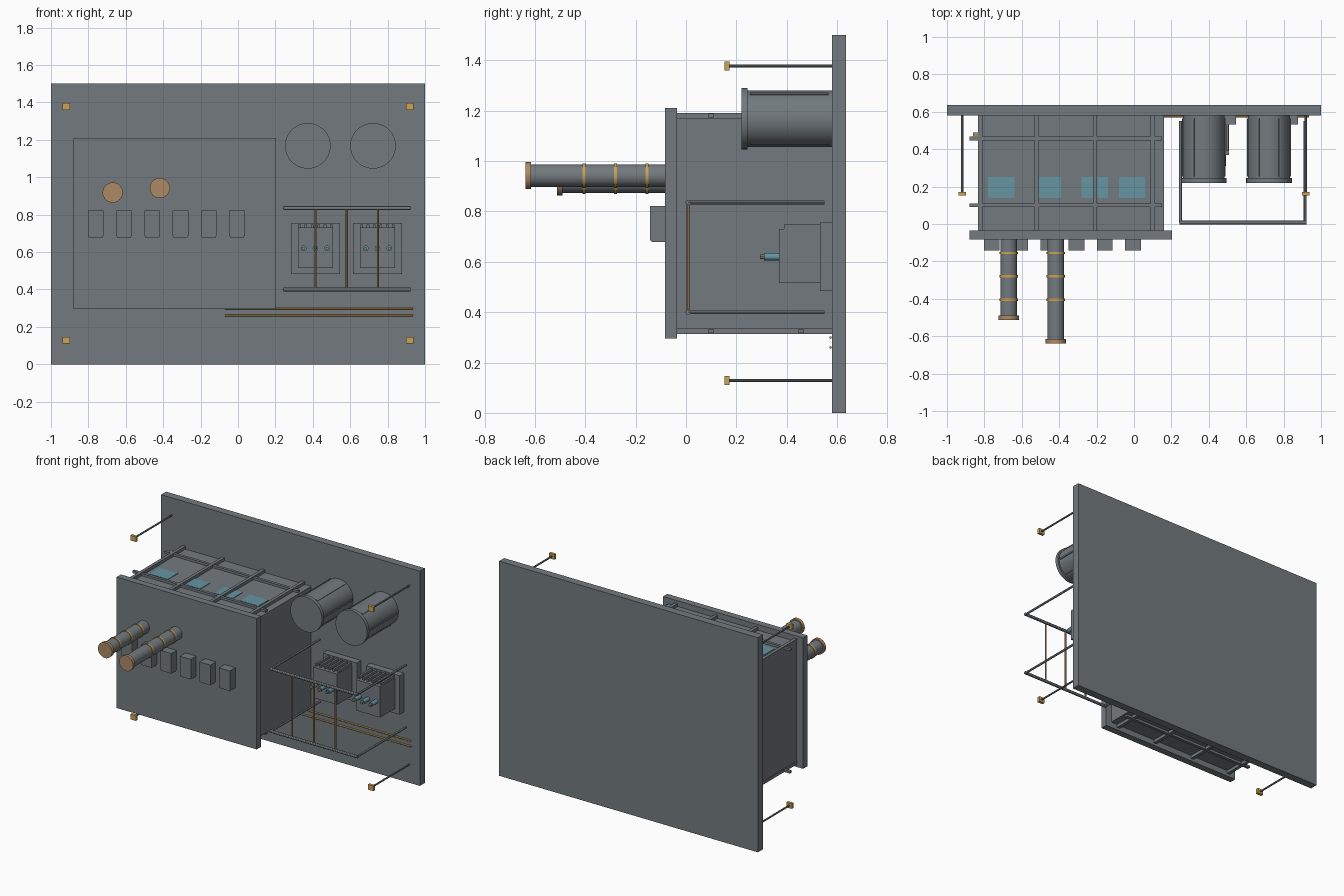
import bpy
from math import pi, cos, sin
from mathutils import Vector

cube = bpy.data.objects.get("Cube")
if cube:
    bpy.data.objects.remove(cube, do_unlink=True)


def material(name, rgb):
    m = bpy.data.materials.new(name)
    m.use_nodes = True
    m.diffuse_color = (*rgb, 1)
    m.node_tree.nodes["Principled BSDF"].inputs["Base Color"].default_value = (*rgb, 1)
    return m


GRAY = material("steel_gray", (.17, .195, .21))
GOLD = material("gold", (.6, .36, .09))
COPPER = material("copper", (.42, .25, .13))
TEAL = material("teal_glass", (.13, .3, .36))


def box(name, x, y, z, mat=GRAY):
    """Box from (low, high) pairs on each axis."""
    bpy.ops.mesh.primitive_cube_add(size=1)
    o = bpy.context.object
    o.name = name
    ends = (x, y, z)
    o.location = [(a + b) / 2 for a, b in ends]
    o.scale = [b - a for a, b in ends]
    o.data.materials.append(mat)
    return o


def rod(name, a, b, r, mat=GRAY, sides=12):
    """Cylinder between two points."""
    a, b = Vector(a), Vector(b)
    bpy.ops.mesh.primitive_cylinder_add(vertices=sides, radius=r, depth=(b - a).length,
                                        location=(a + b) / 2)
    o = bpy.context.object
    o.name = name
    o.rotation_euler = (b - a).to_track_quat('Z', 'Y').to_euler()
    o.data.materials.append(mat)
    bpy.ops.object.shade_smooth_by_angle()
    return o


def along_y(name, x, z, y0, y1, r, mat=GRAY, sides=32):
    return rod(name, (x, y0, z), (x, y1, z), r, mat, sides)


# Back panel and corner posts
box("back_panel", (-1, 1), (.58, .635), (0, 1.5))
for x in (-.918, .918):
    for z in (.128, 1.378):
        along_y("corner_post", x, z, .165, .59, .006, sides=10)
        box("post_tip", (x - .021, x + .021), (.153, .172), (z - .018, z + .018), GOLD)

# Main housing with front plate
box("housing", (-.83, .16), (-.05, .59), (.335, 1.17))
box("front_plate", (-.88, .203), (-.083, -.036), (.295, 1.21))

# Ribs and cross bars over the top and bottom of the housing
for z in (.325, 1.18):
    for x in (-.822, -.52, -.208, .1):
        box("housing_rib", (x - .011, x + .011), (-.04, .585), (z - .011, z + .011))
    for y in (.1, .457):
        box("cross_bar", (-.88, .15), (y - .01, y + .01), (z - .008, z + .008))
box("side_catch", (-.86, -.832), (.465, .49), (1.165, 1.185), COPPER)

# Glass windows on the housing roof
for x, w in ((-.71, .07), (-.45, .06), (-.21, .07), (-.01, .07)):
    box("roof_window", (x - w, x + w), (.138, .25), (1.168, 1.174), TEAL)

# Row of key blocks on the front plate
for i in range(6):
    x = -.76 + .151 * i
    box("key_block", (x - .042, x + .042), (-.143, -.08), (.685, .822))
    box("key_lip", (x - .038, x + .038), (-.137, -.08), (.678, .686))

# Barrels with ring bands and end caps
for x, z, tip in ((-.67, .918, -.512), (-.418, .942, -.638)):
    along_y("barrel", x, z, tip + .01, -.07, .045)
    along_y("barrel_cap", x, z, tip, tip + .022, .054, COPPER)
    for y in (-.155, -.28, -.405):
        along_y("barrel_band", x, z, y - .006, y + .006, .049, GOLD)

# Drums with raised strips along their sides
for x in (.373, .722):
    z = 1.168
    along_y("drum", x, z, .24, .59, .112, sides=40)
    along_y("drum_cap", x, z, .22, .245, .122, sides=40)
    for i in range(6):
        a = i * pi / 3
        s = box("drum_strip", (-.006, .006), (-.155, .155), (-.004, .004))
        s.location = (x + .113 * cos(a), .41, z + .113 * sin(a))
        s.rotation_euler.y = pi / 2 - a

# Relay units with cooling fins and terminals
for x in (.414, .746):
    box("relay_base", (x - .131, x + .131), (.533, .585), (.483, .755))
    box("relay_body", (x - .094, x + .094), (.37, .54), (.515, .73))
    for i in range(6):
        f = x + (i - 2.5) * .034
        box("relay_fin", (f - .007, f + .007), (.39, .535), (.725, .748))
    for dx in (-.063, 0, .063):
        along_y("terminal", x + dx, .62, .31, .375, .015, TEAL, 16)
        along_y("terminal_tip", x + dx, .62, .293, .312, .008, COPPER, 12)

# Guard rails with upright bars
for z in (.4, .835):
    rod("guard_rail_front", (.242, .008, z), (.922, .008, z), .01)
    for x in (.249, .915):
        along_y("guard_rail_side", x, z, .008, .55, .0075, sides=12)
for x in (.414, .582, .748):
    rod("guard_upright", (x, .008, .4), (x, .008, .835), .006, COPPER)

# Conduits along the lower panel
for z in (.26, .299):
    rod("conduit", (-.07, .574, z), (.935, .574, z), .005, GOLD)
